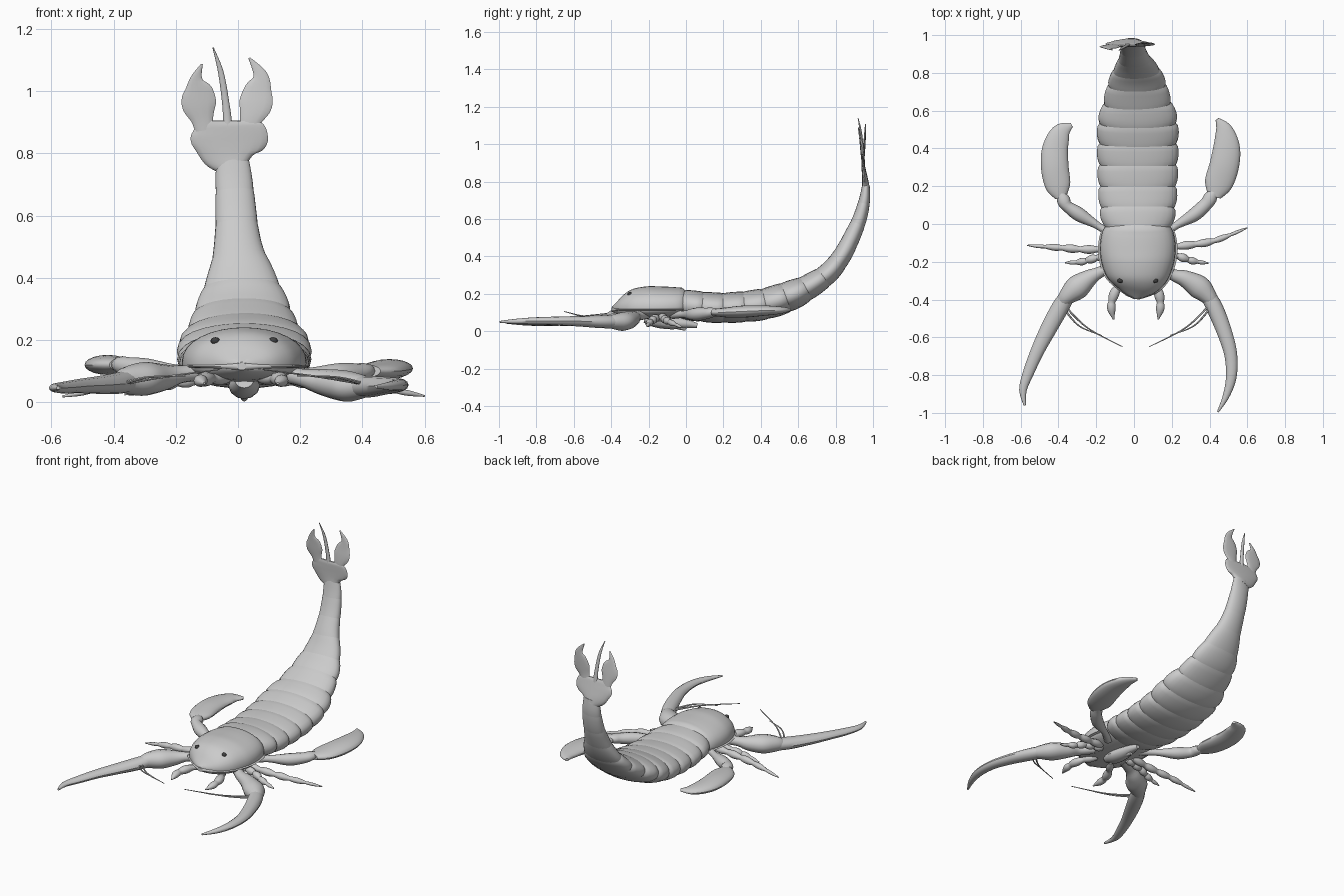
import bpy, math
from mathutils import Vector


def material(name, v):
    m = bpy.data.materials.new(name)
    m.diffuse_color = (v, v, v, 1)
    return m


SHELL = material("shell grey", 0.6)
DARK = material("eye dark grey", 0.05)


def catmull(pts, k, t):
    g = lambda i: pts[max(0, min(len(pts) - 1, i))]
    return [0.5 * (2 * b + (c - a) * t + (2 * a - 5 * b + 4 * c - d) * t * t
                   + (3 * b - a - 3 * c + d) * t ** 3)
            for a, b, c, d in zip(g(k - 1), g(k), g(k + 1), g(k + 2))]


def sample(pts, n):
    """n+1 evenly spaced points on a smooth curve; each point is (x, y, z, half width, half height)."""
    fine = [catmull(pts, k, j / 24) for k in range(len(pts) - 1) for j in range(24)]
    fine.append(list(pts[-1]))
    dist = [0.0]
    for a, b in zip(fine, fine[1:]):
        dist.append(dist[-1] + (Vector(b[:3]) - Vector(a[:3])).length)
    out, k = [], 0
    for i in range(n + 1):
        d = dist[-1] * i / n
        while k < len(fine) - 2 and dist[k + 1] < d:
            k += 1
        f = min(1, max(0, (d - dist[k]) / max(1e-9, dist[k + 1] - dist[k])))
        out.append([a + (b - a) * f for a, b in zip(fine[k], fine[k + 1])])
    return out


def skin(name, rings, side=None, sides=16, power=1.0):
    """Skin elliptical rings; a sixth value gives a separate lower half height."""
    verts, faces = [], []
    n = len(rings)
    for i, r in enumerate(rings):
        t = (Vector(rings[min(n - 1, i + 1)][:3]) - Vector(rings[max(0, i - 1)][:3])).normalized()
        s = Vector(side) if side else t.cross(Vector((0, 0, 1)))
        s = (s - t * s.dot(t)).normalized()
        up = s.cross(t)
        for j in range(sides):
            a = 2 * math.pi * j / sides
            c, q = math.cos(a), math.sin(a)
            h = r[4] if q >= 0 or len(r) < 6 else r[5]
            q = math.copysign(abs(q) ** power, q)
            verts.append(Vector(r[:3]) + s * (max(r[3], .001) * c) + up * (max(h, .001) * q))
    for i in range(n - 1):
        for j in range(sides):
            k = (j + 1) % sides
            faces.append((i * sides + j, i * sides + k, (i + 1) * sides + k, (i + 1) * sides + j))
    faces.append(tuple(reversed(range(sides))))
    faces.append(tuple(range((n - 1) * sides, n * sides)))
    me = bpy.data.meshes.new(name)
    me.from_pydata(verts, [], faces)
    me.materials.append(SHELL)
    ob = bpy.data.objects.new(name, me)
    bpy.context.collection.objects.link(ob)
    return ob


def limb(name, pts, n=24, side=None, joints=0, sides=12):
    rings = sample(pts, n)
    for i, r in enumerate(rings):   # jointed limbs swell between joints
        if joints:
            f = 0.75 + 0.4 * abs(math.sin(math.pi * joints * i / n))
            r[3], r[4] = r[3] * f, r[4] * f
    return skin(name, rings, side, sides)


X = (1, 0, 0)

# Head shield
shield = [(.012, -.395, .12, .012, .01, .015), (.014, -.37, .12, .07, .035, .03),
          (.018, -.33, .12, .125, .078, .045), (.02, -.28, .12, .165, .107, .05),
          (.02, -.2, .12, .193, .12, .055), (.02, -.12, .125, .2, .114, .06),
          (.02, -.05, .13, .19, .106, .06), (.02, -.015, .135, .172, .098, .06),
          (.02, 0, .135, .15, .08, .05)]
skin("head_shield", sample(shield, 28), X, 32, 0.85)
# thin flared rim around the shield
rim = [(p[0], p[1] - .003, .115, p[3] * 1.03 + .004, .012) for p in shield[:-1]]
skin("head_shield_rim", sample(rim, 24), X, 24)

# Eyes
for label, s in (("left", -1), ("right", 1)):
    bpy.ops.mesh.primitive_uv_sphere_add(segments=16, ring_count=10, radius=1,
                                         location=(.02 + s * .093, -.3, .197))
    eye = bpy.context.object
    eye.name = label + "_eye"
    eye.scale = (.015, .013, .012)
    eye.data.materials.append(DARK)

# Overlapping body segments along a spine that curls up into the tail
spine = [(.02, -.04, .15, .165, .075), (.02, .05, .135, .195, .08), (.02, .2, .125, .205, .08),
         (.02, .4, .142, .21, .083), (.02, .55, .187, .207, .08), (.017, .66, .24, .175, .066),
         (.015, .76, .31, .148, .056), (.01, .832, .4, .112, .05), (0, .885, .5, .078, .045),
         (-.006, .928, .6, .066, .038), (-.012, .954, .7, .06, .03), (-.018, .962, .78, .052, .02)]
STEPS, COUNT = 6, 12
line = sample(spine, STEPS * COUNT)
for i in range(COUNT):
    part = [list(r) for r in line[i * STEPS:(i + 1) * STEPS + 2]]
    for k, r in enumerate(part):
        soft = 1 if i < 8 else .4
        f = 1 + soft * (-.08, -.02, .01, .025, .03, .025, .01, -.06)[k]
        r[3] *= f
        r[4] *= 1 + (f - 1) * .7
    skin("body_segment_%d" % (i + 1), part, X, 28, 0.9)

# Tail fan: flat base, two lobes and a spike
limb("tail_fan_base", [(-.018, .962, .755, .05, .022), (-.027, .96, .79, .09, .018),
                       (-.028, .955, .83, .121, .014), (-.028, .95, .865, .122, .011),
                       (-.03, .946, .895, .105, .008), (-.03, .945, .905, .09, .004)], 16, X, sides=20)
limb("left_tail_lobe", [(-.108, .948, .875, .03, .007), (-.115, .945, .91, .036, .007),
                        (-.125, .94, .955, .055, .007), (-.128, .935, 1.0, .048, .006),
                        (-.134, .93, 1.04, .02, .005), (-.116, .922, 1.087, .003, .003)], 20, X)
limb("right_tail_lobe", [(.035, .948, .875, .03, .007), (.042, .947, .91, .036, .007),
                         (.056, .95, .955, .053, .007), (.064, .954, 1.0, .046, .006),
                         (.072, .957, 1.05, .024, .005), (.036, .96, 1.107, .003, .003)], 20, X)
limb("tail_spike", [(-.033, .948, .88, .016, .01), (-.038, .945, .95, .012, .008),
                    (-.055, .935, 1.06, .009, .006), (-.08, .92, 1.14, .002, .002)], 16, X)

# Swimming legs with paddles
limb("left_swim_leg", [(-.1, -.07, .1, .025, .025), (-.19, -.01, .1, .02, .02),
                       (-.29, .05, .105, .037, .035), (-.355, .095, .115, .03, .03),
                       (-.372, .125, .12, .036, .028), (-.39, .17, .12, .02, .018)])
limb("left_paddle", [(-.385, .14, .12, .03, .018), (-.402, .2, .12, .066, .026),
                     (-.419, .3, .12, .073, .032), (-.417, .4, .12, .068, .028),
                     (-.385, .485, .12, .05, .02), (-.33, .525, .12, .012, .008)], sides=20)
limb("right_swim_leg", [(.14, -.07, .09, .025, .025), (.22, -.01, .09, .02, .02),
                        (.32, .05, .09, .036, .035), (.385, .11, .095, .035, .03),
                        (.405, .14, .1, .036, .026), (.43, .18, .1, .02, .018)])
limb("right_paddle", [(.425, .145, .1, .035, .018), (.446, .21, .1, .073, .026),
                      (.478, .31, .105, .078, .032), (.49, .41, .11, .07, .028),
                      (.475, .5, .112, .045, .02), (.44, .555, .115, .01, .008)], sides=20)

# Big grasping arms with long curved claws
limb("left_arm", [(-.09, -.21, .1, .03, .03), (-.18, -.255, .09, .03, .028),
                  (-.235, -.285, .08, .045, .042), (-.3, -.335, .075, .064, .054),
                  (-.355, -.385, .07, .046, .045), (-.385, -.425, .06, .03, .028)])
limb("left_claw", [(-.35, -.375, .068, .04, .036), (-.395, -.45, .06, .046, .034),
                   (-.455, -.56, .055, .043, .028), (-.51, -.67, .052, .036, .023),
                   (-.56, -.79, .047, .029, .019), (-.588, -.88, .046, .02, .014),
                   (-.578, -.96, .046, .006, .006)])
limb("right_arm", [(.13, -.21, .095, .03, .03), (.2, -.265, .08, .03, .028),
                   (.27, -.29, .065, .045, .042), (.345, -.335, .052, .062, .05),
                   (.395, -.385, .05, .045, .04), (.425, -.43, .05, .03, .026)])
limb("right_claw", [(.39, -.375, .05, .04, .034), (.43, -.45, .05, .044, .034),
                    (.478, -.57, .053, .04, .028), (.512, -.69, .055, .034, .023),
                    (.515, -.81, .055, .028, .019), (.488, -.91, .052, .018, .014),
                    (.444, -.995, .05, .005, .005)])

# Slim jointed walking legs
walkers = {
    "left_long_leg": [(-.1, -.13, .08), (-.25, -.135, .065), (-.4, -.125, .05), (-.565, -.113, .018)],
    "right_long_leg": [(.14, -.13, .08), (.26, -.115, .065), (.42, -.09, .05), (.6, -.02, .02)],
    "left_short_leg": [(-.08, -.16, .075), (-.2, -.18, .065), (-.28, -.2, .045), (-.365, -.205, .025)],
    "right_short_leg": [(.12, -.15, .075), (.23, -.17, .065), (.31, -.195, .045), (.395, -.208, .025)],
}
for name, p in walkers.items():
    limb(name, [q + (r, r) for q, r in zip(p, (.02, .02, .017, .004))], 40, joints=5, sides=10)

# Front feelers under the shield and thin whiskers on the arms
for label, s in (("left", -1), ("right", 1)):
    limb(label + "_front_feeler", [(.02 + s * .05, -.25, .08, .02, .02), (.015 + s * .11, -.35, .075, .022, .02),
                                   (.01 + s * .13, -.43, .07, .023, .02), (.01 + s * .118, -.505, .06, .005, .005)],
         30, joints=3)
    x = -.37 if s < 0 else .4
    for k, (end, y) in enumerate(((.06, -.65), (.17, -.59))):
        tip = s * end + (.02 if s > 0 else 0)
        limb("%s_whisker_%d" % (label, k + 1),
             [(x, -.43 - .02 * k, .06, .006, .006), ((x * .6 + tip * .4), -.55 + .01 * k, .08, .004, .004),
              (tip, y, .105 - .02 * k, .002, .002)], 14, sides=6)

# Mouth plate on the underside
limb("mouth_plate", [(.02, -.22, .07, .03, .025), (.02, -.16, .055, .05, .035),
                     (.02, -.08, .045, .045, .035), (.02, .0, .04, .03, .025),
                     (.02, .06, .03, .012, .012)], 16, X)
limb("belly_spur", [(.02, -.1, .06, .022, .02), (.02, -.05, .03, .018, .018), (.02, 0, .012, .01, .01)], 8, X)

# Smooth shading with sharp edges kept
bpy.ops.object.select_all(action='DESELECT')
for ob in bpy.context.scene.objects:
    ob.select_set(True)
    bpy.context.view_layer.objects.active = ob
bpy.ops.object.shade_smooth_by_angle(angle=math.radians(40))
